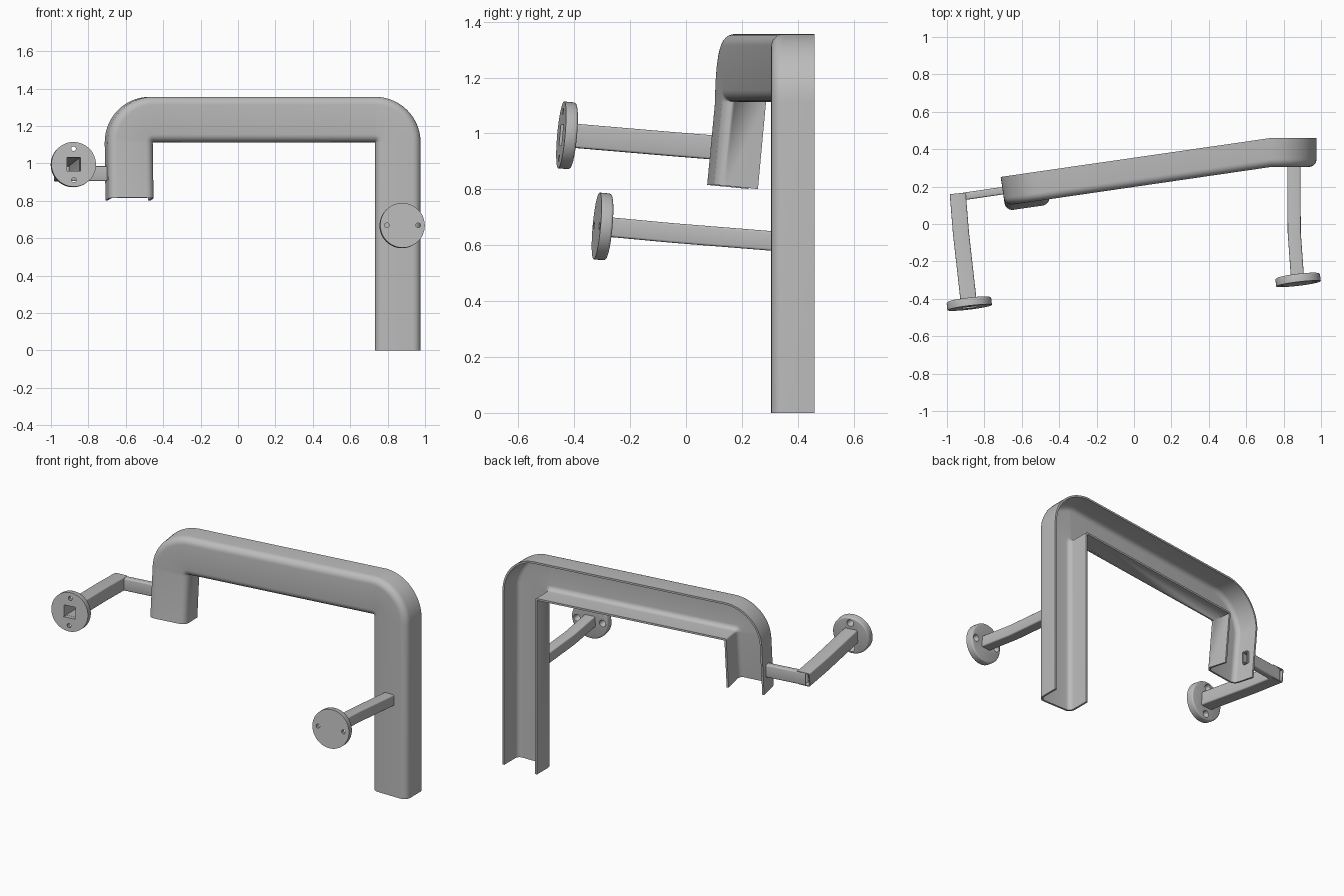
import bpy, bmesh
from math import sin, cos, pi, radians
from mathutils import Vector, Matrix

if "Cube" in bpy.data.objects:
    bpy.data.objects.remove(bpy.data.objects["Cube"])

GREY = (0.5, 0.5, 0.5, 1)
metal = bpy.data.materials.new("grey_metal")
metal.use_nodes = True
metal.diffuse_color = GREY
metal.node_tree.nodes["Principled BSDF"].inputs["Base Color"].default_value = GREY
UP = Vector((0, 0, 1))


def finish(name, bm):
    bmesh.ops.remove_doubles(bm, verts=bm.verts, dist=1e-5)
    bmesh.ops.recalc_face_normals(bm, faces=bm.faces)
    mesh = bpy.data.meshes.new(name)
    bm.to_mesh(mesh)
    bm.free()
    mesh.materials.append(metal)
    obj = bpy.data.objects.new(name, mesh)
    bpy.context.collection.objects.link(obj)
    return obj


def smooth(obj):
    obj.data.shade_smooth()
    obj.data.set_sharp_from_angle(angle=radians(35))


def apply(obj, mod):
    bpy.context.view_layer.objects.active = obj
    bpy.ops.object.modifier_apply(modifier=mod.name)


def cut(obj, bm):
    cutter = finish("cutter", bm)
    cutter.hide_render = True
    mod = obj.modifiers.new("cut", "BOOLEAN")
    mod.operation, mod.object, mod.solver = "DIFFERENCE", cutter, "EXACT"
    apply(obj, mod)
    bpy.data.objects.remove(cutter)


def sweep(name, rings, capped):
    bm = bmesh.new()
    rows = [[bm.verts.new(p) for p in ring] for ring in rings]
    n = len(rows[0])
    for a, b in zip(rows, rows[1:]):
        for i in range(n):
            j = (i + 1) % n
            bm.faces.new((a[i], a[j], b[j], b[i]))
    if capped:
        bm.faces.new(rows[0])
        bm.faces.new(rows[-1])
    return finish(name, bm)


# Channel section: u runs from the inner edge outward, v from front to back
W, D, R, T = 0.243, 0.155, 0.042, 0.012


def u_shape(o):
    pts = [(o, D)]
    for cx, start in ((R, pi), (W - R, 1.5 * pi)):
        for i in range(7):
            a = start + i * pi / 12
            pts.append((cx + (R - o) * cos(a), R + (R - o) * sin(a)))
    return pts + [(W - o, D)]


section = u_shape(0) + u_shape(T)[::-1]

# Channel path: long leg, corner, slanted bar, corner, tilted short leg
slant, tilt, STEPS = radians(8.25), radians(5.5), 14
bar = Vector((-cos(slant), -sin(slant), 0))
back = Vector((-sin(slant), cos(slant), 0))
right_pivot = Vector((0.733, 0.305, 1.113))
left_pivot = Vector((-0.45, 0.133, 1.113))
X, Y = Vector((1, 0, 0)), Vector((0, 1, 0))

stations = [(Vector((right_pivot.x, right_pivot.y, 0)), X, Y)]
angles = [i * pi / 2 / STEPS for i in range(STEPS + 1)]
stations += [(right_pivot, X * cos(a) + UP * sin(a), Y) for a in angles]
stations += [(left_pivot, bar * cos(a) + UP * sin(a), back) for a in reversed(angles)]
down = -UP * cos(tilt) - back * sin(tilt)
stations.append((left_pivot + down * 0.298, bar, back * cos(tilt) - UP * sin(tilt)))
channel = sweep("channel_frame",
                [[o + e * u + d * v for u, v in section] for o, e, d in stations], True)

# Slot where the side arm enters the short leg
short_end = Vector((-0.676, 0.182, 0.945))
bm = bmesh.new()
bmesh.ops.create_cube(bm, size=1, matrix=Matrix.Translation(short_end)
                      @ Matrix.Rotation(slant, 4, "Z") @ Matrix.Diagonal((0.06, 0.028, 0.066, 1)))
cut(channel, bm)
smooth(channel)


# Hollow rectangular tubes with softened corners
def tube(name, pts, w, h, wall=0.006, r=0.008):
    pts = [Vector(p) for p in pts]
    rings = []
    for i, p in enumerate(pts):
        along = (pts[min(i + 1, len(pts) - 1)] - pts[max(i - 1, 0)]).normalized()
        side = along.cross(UP).normalized()
        top = side.cross(along)
        ring = []
        for k, (sx, sy) in enumerate(((1, 1), (-1, 1), (-1, -1), (1, -1))):
            for j in range(4):
                a = k * pi / 2 + j * pi / 6
                ring.append(p + side * (sx * (w / 2 - r) + r * cos(a))
                            + top * (sy * (h / 2 - r) + r * sin(a)))
        rings.append(ring)
    obj = sweep(name, rings, False)
    mod = obj.modifiers.new("wall", "SOLIDIFY")
    mod.thickness, mod.offset = wall, -1
    apply(obj, mod)
    smooth(obj)


tube("right_side_arm_link", [(-0.955, 0.141, 0.945), short_end], 0.04, 0.08)
tube("right_side_arm", [(-0.942, 0.16, 0.945), (-0.925, -0.05, 0.962), (-0.884, -0.415, 0.993)],
     0.086, 0.086)
tube("left_side_arm", [(0.855, 0.312, 0.615), (0.857, -0.05, 0.644), (0.874, -0.285, 0.666)],
     0.07, 0.07)


# Round mounting plates, with screw holes and an optional square opening
def flange(name, centre, screws, opening):
    n = Vector((0.12, -1, 0.09)).normalized()
    side = UP.cross(n).normalized()
    place = Matrix((side, n.cross(side), n)).transposed().to_4x4()
    place.translation = centre
    thick = 0.044
    bm = bmesh.new()
    bmesh.ops.create_cone(bm, cap_ends=True, segments=48, radius1=0.12, radius2=0.12, depth=thick)
    rim = [e for e in bm.edges if all(v.co.z < 0 for v in e.verts)]
    bmesh.ops.bevel(bm, geom=rim, offset=0.01, segments=3, profile=0.5, affect="EDGES")
    bm.transform(place)
    plate = finish(name, bm)
    for s in (-1, 1):
        bm = bmesh.new()
        bmesh.ops.create_cone(bm, cap_ends=True, segments=20, radius1=0.022, radius2=0.012,
                              depth=thick + 0.004,
                              matrix=place @ Matrix.Translation(screws * s))
        cut(plate, bm)
    if opening:
        bm = bmesh.new()
        bmesh.ops.create_cube(bm, size=1, matrix=place
                              @ Matrix.Diagonal((opening, opening, 0.1, 1)))
        cut(plate, bm)
    smooth(plate)


flange("right_mounting_plate", (-0.881, -0.425, 0.993), Vector((0, 0.084, 0)), 0.074)
flange("left_mounting_plate", (0.877, -0.298, 0.667), Vector((0.084, 0, 0)), 0)
